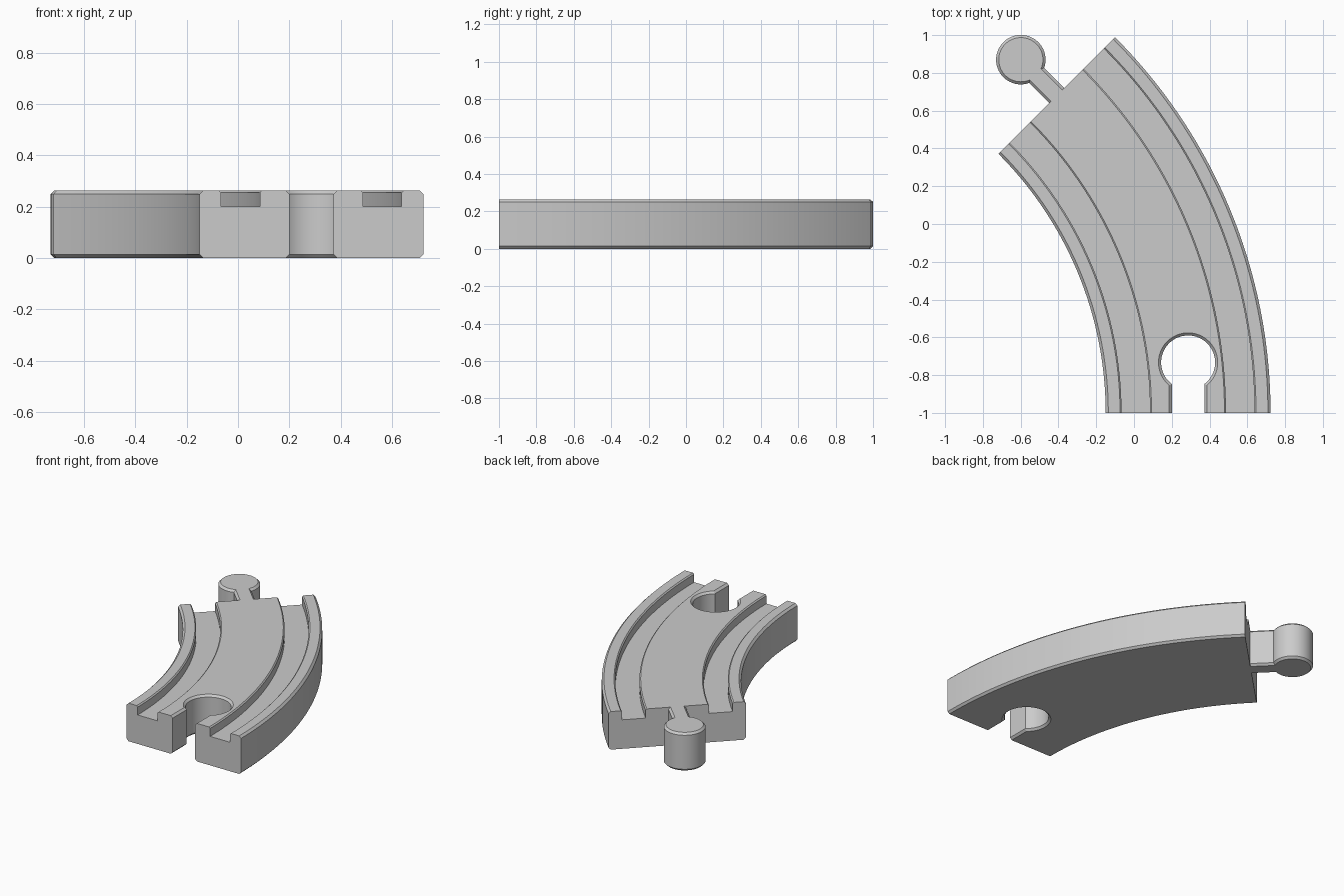
import bpy, bmesh, math
from mathutils import Matrix

if "Cube" in bpy.data.objects:
    bpy.data.objects.remove(bpy.data.objects["Cube"])

H, C = 0.263, 0.014              # height, edge chamfer
CX, CY = -2.09, -1.0             # centre of the curve
RI, RO = 1.94, 2.813             # inner and outer radius
RM = (RI + RO) / 2
SWEEP = math.radians(45)

gray = bpy.data.materials.new("light_gray")
gray.diffuse_color = (0.6, 0.6, 0.6, 1)
gray.use_nodes = True
gray.node_tree.nodes["Principled BSDF"].inputs["Base Color"].default_value = gray.diffuse_color


def finish(bm, name):
    bmesh.ops.recalc_face_normals(bm, faces=bm.faces)
    me = bpy.data.meshes.new(name)
    bm.to_mesh(me)
    bm.free()
    me.materials.append(gray)
    ob = bpy.data.objects.new(name, me)
    bpy.context.collection.objects.link(ob)
    return ob


def loft(rings, name, matrix=Matrix()):
    """Skin a list of matching closed rings and cap both ends."""
    bm = bmesh.new()
    vs = [[bm.verts.new(p) for p in r] for r in rings]
    n = len(rings[0])
    for a, b in zip(vs, vs[1:]):
        for i in range(n):
            j = (i + 1) % n
            bm.faces.new((a[i], a[j], b[j], b[i]))
    bm.faces.new(vs[0])
    bm.faces.new(vs[-1])
    bm.transform(matrix)
    return finish(bm, name)


def keyhole(r, hw, length, z):
    """Round head at the origin with a straight neck running to -y."""
    a = math.asin(hw / r)
    n = 48
    pts = [(-hw, -length, z), (hw, -length, z)]
    for i in range(n + 1):
        t = -math.pi / 2 + a + (2 * math.pi - 2 * a) * i / n
        pts.append((r * math.cos(t), r * math.sin(t), z))
    return pts


# track body: chamfered cross-section with two wheel grooves, swept along the arc
g, F = 0.008, 0.2
profile = [(RI + C, 0), (RO - C, 0), (RO, C), (RO, H - C), (RO - C, H)]
for a, b in ((2.728, 2.577), (2.175, 2.024)):
    profile += [(a + g, H), (a, H - g), (a, F), (b, F), (b, H - g), (b - g, H)]
profile += [(RI + C, H), (RI, H - C), (RI, C)]
N = 48
rings = []
for i in range(N + 1):
    t = SWEEP * i / N
    rings.append([(CX + r * math.cos(t), CY + r * math.sin(t), z) for r, z in profile])
body = loft(rings, "track_body")

# socket: flared keyhole cutter at the front end
e = 0.02
levels = [(-e, C + e), (C, 0), (H - C, 0), (H + e, C + e)]
cutter = loft([keyhole(0.143 + o, 0.086 + o, 0.4, z) for z, o in levels],
              "socket_cutter", Matrix.Translation((CX + RM, -0.733, 0)))
cutter.hide_render = True
cutter.hide_set(True)
mod = body.modifiers.new("socket", 'BOOLEAN')
mod.object = cutter
mod.operation = 'DIFFERENCE'
mod.solver = 'EXACT'
bpy.context.view_layer.objects.active = body
body.select_set(True)
bpy.ops.object.modifier_apply(modifier=mod.name)
bpy.data.objects.remove(cutter)

# peg: chamfered round head and neck at the far end
D = 0.268
k = math.cos(SWEEP)
pos = (CX + RM * k - D * k, CY + RM * k + D * k, 0)
levels = [(0, -C), (C, 0), (H - C, 0), (H, -C)]
peg = loft([keyhole(0.131 + o, 0.056 + o, D, z) for z, o in levels], "connector_peg",
           Matrix.Translation(pos) @ Matrix.Rotation(SWEEP, 4, 'Z'))

# smooth curves, keep chamfers crisp
for ob in (body, peg):
    bpy.ops.object.select_all(action='DESELECT')
    ob.select_set(True)
    bpy.context.view_layer.objects.active = ob
    bpy.ops.object.shade_smooth_by_angle(angle=math.radians(25))
